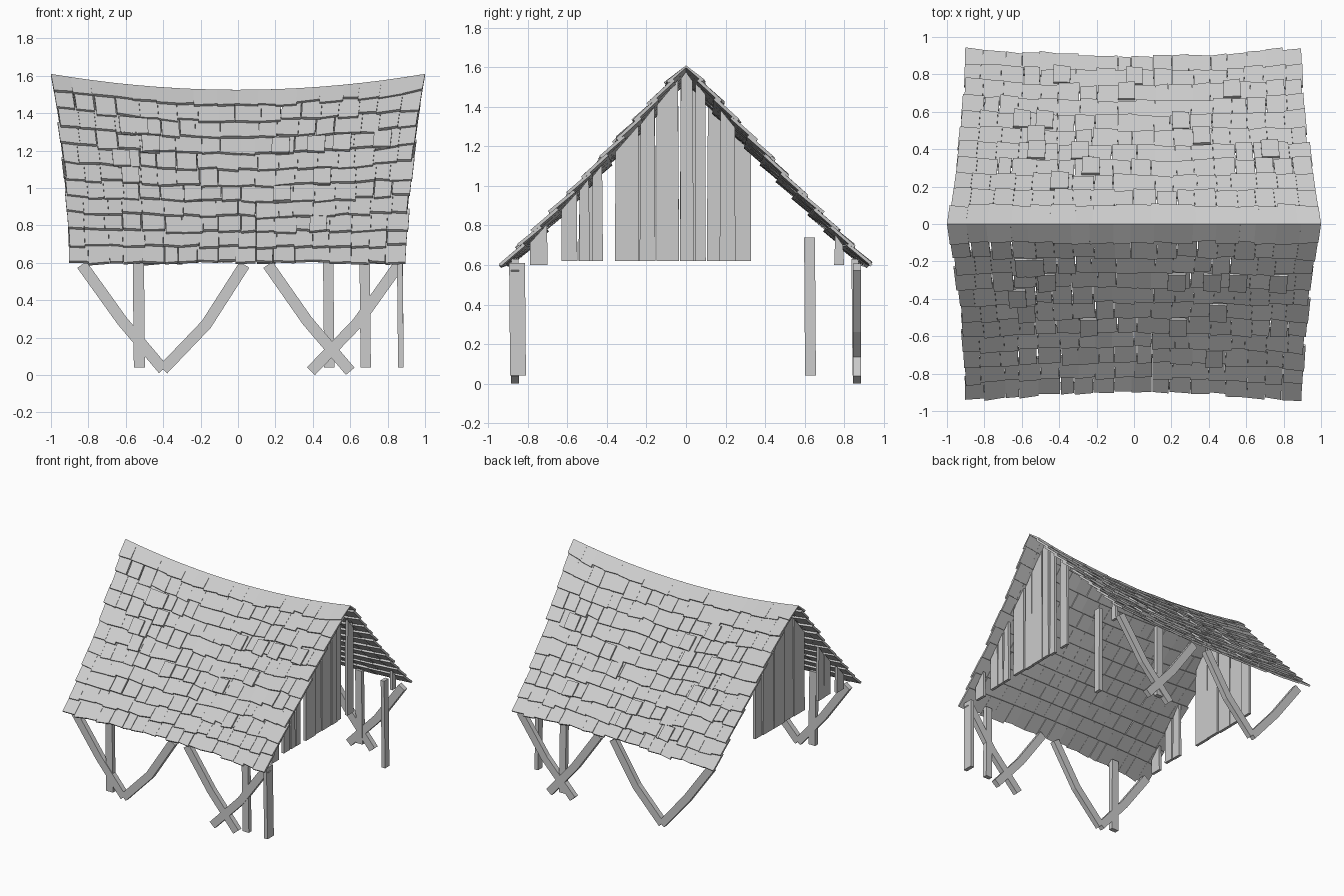
import bpy, bmesh, math, random
from mathutils import Vector

if "Cube" in bpy.data.objects:
    bpy.data.objects.remove(bpy.data.objects["Cube"])

random.seed(7)
R = random.uniform


def finish(bm, name):
    bmesh.ops.recalc_face_normals(bm, faces=bm.faces)
    me = bpy.data.meshes.new(name)
    bm.to_mesh(me)
    bm.free()
    ob = bpy.data.objects.new(name, me)
    bpy.context.collection.objects.link(ob)
    return ob


def prism(bm, lower, upper):
    """Closed solid between two matching outlines."""
    a = [bm.verts.new(p) for p in lower]
    b = [bm.verts.new(p) for p in upper]
    bm.faces.new(a[::-1])
    bm.faces.new(b)
    for i in range(len(a)):
        j = (i + 1) % len(a)
        bm.faces.new((a[i], a[j], b[j], b[i]))


def roof(u, v, side):
    """Saddle-shaped roof surface: u along the ridge, v from ridge to eave."""
    half = 0.9 + 0.1 * max(0, 1 - v) ** 1.7
    top = 1.518 + 0.085 * u * u
    z = top + (0.587 - top) * v - 0.012 * math.sin(math.pi * v)
    return Vector((u * half, side * v * (0.882 + 0.045 * u * u), z))


def roof_z(y):
    return roof(0.9, abs(y) / 0.918, 1).z


def shingle(bm, u0, u1, v0, v1, side, lift0, lift1, thick, skew=0.0):
    n = Vector((0, side * 0.7, 0.7))
    base = [roof(u0, v0, side) + n * lift0, roof(u1, v0, side) + n * lift0,
            roof(u1, v1 + skew, side) + n * lift1, roof(u0, v1 - skew, side) + n * lift1]
    tops = [p + n * thick for p in base]
    if v0 == 0:  # close the ridge joint
        for p in base + tops:
            if abs(p.y) < 0.04:
                p.y = 0
    prism(bm, base, tops)


# Shingle rows on both slopes
ROWS, COLS = 11, 18
for side, name in ((-1, "front_shingles"), (1, "back_shingles")):
    bm = bmesh.new()
    for r in range(ROWS):
        cuts = [-1] + [-1 + 2 * (c + R(-0.18, 0.18)) / COLS for c in range(1, COLS)] + [1]
        for c in range(COLS):
            gap = 0.005 if R(0, 1) < 0.1 else 0.0005
            v0 = max(0, (r - 0.3) / ROWS)
            v1 = (r + 1) / ROWS + R(-0.009, 0.009)
            edge = R(-0.006, 0.012)
            u0 = cuts[c] + gap + (edge if c == 0 and r else 0)
            u1 = cuts[c + 1] - gap - (edge if c == COLS - 1 and r else 0)
            if r == 0:
                u0, u1 = cuts[c], cuts[c + 1]
            shingle(bm, u0, u1, v0, v1, side, -0.006, 0.012 + R(-0.003, 0.005),
                    0.016, R(-0.005, 0.005))
    # Loose patch shingles
    for i in range(14):
        u, r = R(-0.9, 0.85), random.randint(2, ROWS - 2)
        shingle(bm, u, u + 0.1, (r + 0.1) / ROWS, (r + 1) / ROWS + 0.01, side,
                0.018, 0.028, 0.014, R(-0.006, 0.006))
    finish(bm, name)

# Gable boards: (y start, y end, bottom z)
right = [(-.79, -.70, .60), (-.63, -.55, .62), (-.54, -.485, .62), (-.475, -.42, .62),
         (-.36, -.24, .62), (-.235, -.155, .62), (-.15, -.035, .62), (-.03, .04, .62),
         (.045, .1, .62), (.17, .25, .62), (.75, .80, .60)]
left = [(-.79, -.70, .60), (-.63, -.55, .62), (-.545, -.47, .62), (-.29, -.155, .62),
        (-.15, -.035, .62), (-.03, .1, .62), (.105, .24, .62), (.245, .33, .62)]
for x, boards, name in ((0.84, right, "right_gable_boards"), (-0.84, left, "left_gable_boards")):
    bm = bmesh.new()
    for y0, y1, z in boards:
        prof = [(y0, z), (y1, z), (y1 - R(0, .008), roof_z(y1) - 0.01)]
        if y0 < 0 < y1:
            prof.append((0, roof_z(0) - 0.01))
        prof.append((y0 + R(0, .008), roof_z(y0) - 0.01))
        dx = R(-.006, .006)
        prism(bm, [(x + dx - .011, *p) for p in prof], [(x + dx + .011, *p) for p in prof])
    finish(bm, name)

# Curved braces under each eave: a V on the left, a crossed pair on the right
braces = [((-.835, .59), (-.62, .29), (-.40, .03)), ((.035, .59), (-.17, .27), (-.40, .03)),
          ((.16, .59), (.37, .29), (.60, .02)), ((.86, .59), (.64, .28), (.39, .02))]
for side, name in ((-1, "front_braces"), (1, "back_braces")):
    bm = bmesh.new()
    for path in braces:
        p = [Vector(q) for q in path]
        dirs = [p[1] - p[0], p[2] - p[0], p[2] - p[1]]
        rows = []
        for q, d in zip(p, dirs):
            n = Vector((-d.y, d.x)).normalized() * 0.03
            rows.append((q + n, q - n))
        outline = [a for a, b in rows] + [b for a, b in rows[::-1]]
        prism(bm, [(q.x, side * 0.845, max(0, q.y)) for q in outline],
              [(q.x, side * 0.885, max(0, q.y)) for q in outline])
    finish(bm, name)

# Upright posts: x, y, width, depth, top z
posts = [(-.53, -.86, .06, .035, .63), (.68, -.86, .055, .035, .63), (.868, -.85, .03, .08, .61),
         (.485, .86, .055, .035, .63), (.868, .63, .03, .055, .74)]
for i, (x, y, w, d, top) in enumerate(posts):
    bm = bmesh.new()
    quad = [(-w / 2, -d / 2), (w / 2, -d / 2), (w / 2, d / 2), (-w / 2, d / 2)]
    prism(bm, [(x + a + .003, y + b, .04) for a, b in quad],
          [(x + a - .003, y + b - .005, top) for a, b in quad])
    finish(bm, f"post_{i + 1}")
